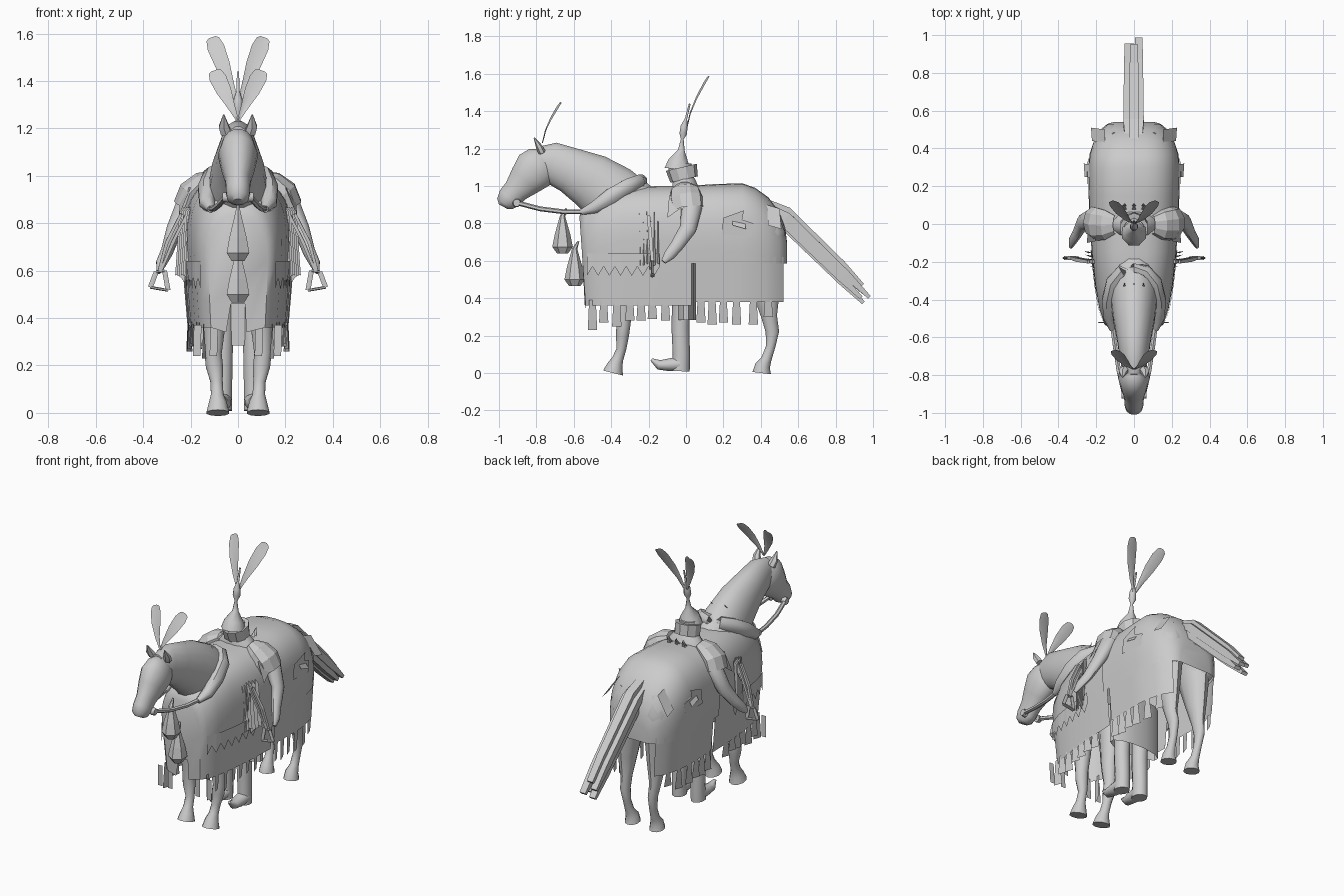
import bpy, bmesh, math, random
from mathutils import Vector

random.seed(4)
grey = bpy.data.materials.new("plain_grey")
grey.diffuse_color = (0.6, 0.6, 0.6, 1)


def make(name, verts, faces, smooth=True):
    """Build one mesh object from points and faces."""
    me = bpy.data.meshes.new(name)
    me.from_pydata([tuple(v) for v in verts], [], faces)
    bm = bmesh.new()
    bm.from_mesh(me)
    bmesh.ops.recalc_face_normals(bm, faces=bm.faces)
    bm.to_mesh(me)
    bm.free()
    me.materials.append(grey)
    ob = bpy.data.objects.new(name, me)
    bpy.context.collection.objects.link(ob)
    if smooth:
        bpy.ops.object.select_all(action='DESELECT')
        bpy.context.view_layer.objects.active = ob
        ob.select_set(True)
        bpy.ops.object.shade_smooth_by_angle(angle=math.radians(45))
    return ob


def loft(name, sections, n=12, caps=True, s=1, smooth=True):
    """Sections are (x, y, z, side radius, depth radius); s mirrors x."""
    pts = [Vector((s * c[0], c[1], c[2])) for c in sections]
    verts, faces = [], []
    for i, c in enumerate(sections):
        t = (pts[min(i + 1, len(pts) - 1)] - pts[max(i - 1, 0)]).normalized()
        u = Vector((1, 0, 0)) - t * t.x
        u = u.normalized() if u.length > 0.2 else Vector((0, 1, 0))
        v = t.cross(u).normalized()
        for k in range(n):
            a = 2 * math.pi * (k + 0.5) / n
            verts.append(pts[i] + u * (math.cos(a) * c[3]) + v * (math.sin(a) * c[4]))
    for i in range(len(sections) - 1):
        for k in range(n):
            j = (k + 1) % n
            faces.append((i * n + k, i * n + j, i * n + n + j, i * n + n + k))
    if caps:
        faces += [tuple(range(n)), tuple(range(len(verts) - n, len(verts)))]
    return make(name, verts, faces, smooth)


def sheet(name, rows, smooth=True):
    """Grid surface through rows of equal length."""
    m = len(rows[0])
    faces = [(i * m + k, i * m + k + 1, (i + 1) * m + k + 1, (i + 1) * m + k)
             for i in range(len(rows) - 1) for k in range(m - 1)]
    return make(name, [p for r in rows for p in r], faces, smooth)


def taper(z):
    """The cloth hangs inwards towards the hem."""
    return 1 - 0.12 * min(1, max(0, (0.7 - z) / 0.34))


def arch(name, stations, zb, front):
    """Draped cloth: barrel-topped sections along y, closed at its outer end."""
    verts = []
    for y, w, zt in stations:
        zc = max(zb + 0.04, zt - 0.28)
        row = [(w * math.copysign(abs(c) ** 0.75, c), zc + (zt - zc) * abs(h) ** 0.75)
               for c, h in ((math.cos(math.pi * k / 16), math.sin(math.pi * k / 16)) for k in range(17))]
        zm = (zc + zb) / 2
        row = [(w, zb), (w, zm)] + row + [(-w, zm), (-w, zb)]
        for x, z in row:
            lean = 0.07 * max(0, 0.84 - z) if y < -0.5 else 0
            verts.append((x * taper(z), y + lean, z))
    n = 21
    faces = [(i * n + k, i * n + k + 1, (i + 1) * n + k + 1, (i + 1) * n + k)
             for i in range(len(stations) - 1) for k in range(n - 1)]
    end = list(range(n)) if front else list(range(len(verts) - n, len(verts)))
    if front:
        # Slit in the middle of the chest cloth
        y = stations[0][0] + 0.03
        verts += [(-0.05, y, zb - 0.02), (-0.03, y, 0.46), (0.03, y, 0.46), (0.035, y, zb - 0.02)]
        end += list(range(len(verts) - 4, len(verts)))
    return make(name, verts, faces + [tuple(end)])


# Cloth over the chest and over the rump
arch("front_caparison", [(-0.57, 0.13, 0.84), (-0.54, 0.16, 0.89), (-0.45, 0.185, 0.95),
                         (-0.33, 0.205, 0.99), (-0.15, 0.225, 1.0), (0.03, 0.232, 1.0)],
     0.36, True)
arch("rear_caparison", [(0.0, 0.236, 1.0), (0.15, 0.24, 1.01), (0.3, 0.242, 1.015),
                        (0.37, 0.235, 0.99), (0.44, 0.215, 0.94), (0.5, 0.18, 0.86),
                        (0.53, 0.145, 0.78), (0.54, 0.11, 0.7)], 0.585, False)

# Outline of the cloth seen from above
OUT = [(-0.54, 0.15), (-0.45, 0.185), (-0.33, 0.205), (-0.15, 0.225), (0.05, 0.235),
       (0.3, 0.242), (0.4, 0.225), (0.48, 0.195), (0.53, 0.15)]


def width(y, z=0.7):
    for (a, wa), (b, wb) in zip(OUT, OUT[1:]):
        if y <= b:
            return (wa + (wb - wa) * (y - a) / (b - a)) * taper(z)
    return OUT[-1][1] * taper(z)


for s in (1, -1):
    # Rear side skirt, ragged overlay hem and a sewn patch
    ys = [0.05 + 0.047 * i for i in range(11)]
    sheet("rear_skirt", [[(s * width(y, z), y, z) for y in ys] for z in (0.62, 0.5, 0.38)])
    ys = [-0.53 + 0.03 * i for i in range(14)]
    sheet("ragged_hem", [[(s * (width(y) + 0.004), y, 0.64) for y in ys],
                         [(s * (width(y, 0.55) + 0.012), y, 0.52 + 0.05 * (i % 2)) for i, y in enumerate(ys)]], False)
    make("patch", [(s * (width(y) + 0.008), y, z) for y, z in
                   [(0.19, 0.74), (0.35, 0.73), (0.36, 0.8), (0.3, 0.82), (0.31, 0.87), (0.2, 0.83)]],
         [(0, 1, 2, 3, 4, 5)], False)
    # Hanging fringe
    for y, lo in ((-0.5, 0.23), (-0.44, 0.27), (-0.37, 0.25), (-0.3, 0.28), (-0.24, 0.28), (-0.18, 0.29),
                  (-0.11, 0.28), (0.08, 0.27), (0.14, 0.26), (0.2, 0.27), (0.27, 0.26), (0.36, 0.26), (0.44, 0.3)):
        w = width(y, 0.36)
        sheet("fringe_strip", [[(s * w, y - 0.018, 0.39), (s * w, y + 0.018, 0.39)],
                               [(s * (w + 0.006), y - 0.025, lo), (s * (w - 0.012), y + 0.025, lo)]], False)
    # Ragged streamers beneath the arm
    for i in range(6):
        x, y = 0.195 + 0.008 * i, -0.25 + 0.02 * i
        sheet("streamer", [[(s * (x - 0.012), y, 0.87), (s * (x + 0.012), y, 0.85)],
                           [(s * (x + 0.005), y - 0.005, 0.55 + 0.02 * (i % 3)),
                            (s * (x + 0.03), y + 0.008, 0.58)]], False)
    # Torn cloth tabs around the rump
    for y in (0.27, 0.46):
        w = width(y)
        make("torn_tab", [(s * (w - 0.05), y - 0.03, 0.9), (s * (w - 0.05), y + 0.04, 0.88),
                          (s * (w + 0.025), y + 0.05, 0.77), (s * (w + 0.02), y - 0.02, 0.79)],
             [(0, 1, 2, 3)], False)
    # Haunch bulge
    loft("haunch", [(0.1, 0.36, 0.6, 0.07, 0.1), (0.11, 0.4, 0.64, 0.09, 0.125),
                    (0.11, 0.4, 0.74, 0.095, 0.135), (0.09, 0.38, 0.84, 0.08, 0.11)], 12, s=s)

    # Horse legs
    loft("front_leg", [(0.085, -0.39, 0, 0.05, 0.055), (0.085, -0.38, 0.04, 0.04, 0.042),
                       (0.088, -0.365, 0.075, 0.028, 0.03), (0.09, -0.345, 0.13, 0.027, 0.026),
                       (0.1, -0.34, 0.2, 0.038, 0.035), (0.105, -0.335, 0.25, 0.038, 0.037),
                       (0.1, -0.335, 0.36, 0.048, 0.05), (0.1, -0.33, 0.62, 0.06, 0.08)], 10, s=s)
    loft("hind_leg", [(0.085, 0.405, 0, 0.045, 0.05), (0.085, 0.41, 0.04, 0.038, 0.04),
                      (0.088, 0.43, 0.075, 0.026, 0.028), (0.09, 0.452, 0.14, 0.023, 0.025),
                      (0.095, 0.462, 0.22, 0.027, 0.036), (0.1, 0.445, 0.3, 0.033, 0.042),
                      (0.1, 0.43, 0.42, 0.05, 0.07), (0.1, 0.4, 0.65, 0.08, 0.12)], 10, s=s)
    # Rider boots with upturned toes
    loft("boot_shaft", [(0.065, -0.03, 0.01, 0.042, 0.05), (0.065, -0.025, 0.1, 0.042, 0.046),
                        (0.065, -0.03, 0.25, 0.045, 0.048), (0.065, -0.02, 0.5, 0.05, 0.05)], 10, s=s)
    loft("boot_toe", [(0.065, -0.02, 0.05, 0.042, 0.04), (0.067, -0.09, 0.044, 0.04, 0.034),
                      (0.07, -0.145, 0.044, 0.03, 0.026), (0.07, -0.185, 0.072, 0.01, 0.008)], 10, s=s)
    # Rider arms, sleeves and hands
    loft("arm", [(0.15, 0.02, 0.95, 0.05, 0.06), (0.22, 0.03, 0.88, 0.045, 0.055),
                 (0.27, 0.01, 0.77, 0.034, 0.045), (0.3, -0.05, 0.68, 0.026, 0.035),
                 (0.325, -0.09, 0.63, 0.022, 0.03), (0.335, -0.12, 0.595, 0.01, 0.014)], 10, s=s)
    loft("shoulder_flap", [(0.1, -0.005, 1.0, 0.025, 0.05), (0.15, -0.005, 0.975, 0.045, 0.08),
                           (0.195, 0.0, 0.935, 0.055, 0.09), (0.215, 0.01, 0.875, 0.058, 0.085)],
         9, caps=False, s=s, smooth=False)
    make("sleeve_tatter", [(s * 0.2, -0.09, 0.95), (s * 0.24, 0.0, 0.95), (s * 0.265, 0.03, 0.85),
                           (s * 0.24, -0.03, 0.88), (s * 0.25, -0.1, 0.83)], [(0, 1, 2, 3, 4)], False)
    # Stirrup straps and stirrup frames
    for dx in (0, 0.025):
        loft("stirrup_strap", [(0.215 + dx, -0.2, 0.84, 0.008, 0.012),
                               (0.275 + dx, -0.19, 0.72, 0.01, 0.014),
                               (0.325 + dx / 3, -0.18, 0.6, 0.008, 0.012)], 4, s=s, smooth=False)
    frame = [(0.31, 0.6), (0.345, 0.595), (0.37, 0.53), (0.295, 0.517), (0.31, 0.6)]
    for (xa, za), (xb, zb) in zip(frame, frame[1:]):
        loft("stirrup_frame", [(xa, -0.18, za, 0.012, 0.006), (xb, -0.18, zb, 0.012, 0.006)], 6, s=s)

    # Collar roll, reins, bit rings and ears
    loft("collar_roll", [(0, -0.24, 1.025, 0.035, 0.038), (0.06, -0.25, 1.025, 0.035, 0.038),
                         (0.11, -0.31, 1.0, 0.04, 0.042), (0.13, -0.4, 0.945, 0.042, 0.046),
                         (0.13, -0.49, 0.885, 0.035, 0.035), (0.115, -0.56, 0.86, 0.016, 0.016)], 8, s=s)
    loft("rein", [(0.115, -0.54, 0.863, 0.013, 0.013), (0.1, -0.65, 0.862, 0.013, 0.013),
                  (0.08, -0.78, 0.878, 0.013, 0.013), (0.05, -0.91, 0.912, 0.013, 0.013)], 6, s=s)
    loft("bit_ring", [(0.04, -0.905, 0.91, 0.024, 0.024), (0.065, -0.905, 0.91, 0.02, 0.02)], 8, s=s)
    loft("ear", [(0.05, -0.77, 1.18, 0.026, 0.02), (0.06, -0.785, 1.21, 0.024, 0.018),
                 (0.06, -0.812, 1.258, 0.003, 0.003)], 6, s=s)

    # Feather pairs on the horse and on the hat
    for name, y0, z0, ln, hx, dy in (("horse_plume", -0.77, 1.23, 0.215, 0.1, 0.1),
                                     ("hat_plume", 0.0, 1.3, 0.285, 0.11, 0.12)):
        rows = []
        for t, w in ((0, 0.004), (0.3, 0.016), (0.6, 0.03), (0.85, 0.034), (0.97, 0.026), (1, 0.014)):
            x, y, z = hx * t, y0 + dy * t ** 1.5, z0 + ln * t
            rows.append([(s * (x - w), y, z + w * 0.35), (s * x, y + 0.005, z),
                         (s * (x + w), y, z - w * 0.35)])
        sheet(name, rows)

# Loose strips on the front hem
for x in (-0.17, -0.1, 0.09, 0.17):
    sheet("front_fringe", [[(x - 0.016, -0.525, 0.37), (x + 0.016, -0.525, 0.37)],
                           [(x - 0.02, -0.52, 0.24), (x + 0.012, -0.52, 0.24)]], False)

# Horse neck and head
loft("horse_neck", [(0, -0.28, 0.86, 0.14, 0.17), (0, -0.4, 0.95, 0.125, 0.175),
                    (0, -0.51, 1.03, 0.11, 0.152), (0, -0.62, 1.085, 0.09, 0.125),
                    (0, -0.72, 1.125, 0.075, 0.112), (0, -0.8, 1.13, 0.05, 0.08)], 16)
loft("horse_head", [(0, -0.735, 1.16, 0.04, 0.06), (0, -0.765, 1.125, 0.07, 0.105),
                    (0, -0.81, 1.085, 0.083, 0.117), (0, -0.86, 1.03, 0.07, 0.095),
                    (0, -0.91, 0.975, 0.053, 0.07), (0, -0.945, 0.935, 0.052, 0.066),
                    (0, -0.97, 0.905, 0.046, 0.05), (0, -0.978, 0.89, 0.025, 0.026)], 16)

# Two tassels hanging in front of the chest
for y, z in ((-0.66, 0.64), (-0.595, 0.465)):
    loft("tassel", [(0, y, z, 0.03, 0.03), (0, y, z + 0.035, 0.055, 0.055),
                    (0, y, z + 0.1, 0.042, 0.042), (0, y, z + 0.2, 0.014, 0.014),
                    (0, y + 0.02, z + 0.24, 0.005, 0.005)], 6, smooth=False)

# Tail made from overlapping flat strips
for dx, dz, end in ((0, 0, 0.92), (0.025, -0.03, 1.0), (-0.03, -0.035, 0.93),
                    (0.02, -0.075, 0.9), (-0.02, -0.09, 0.93)):
    loft("tail_strip", [(dx * 0.5, 0.37, 0.94 + dz * 0.5, 0.035, 0.02),
                        (dx, 0.54, 0.865 + dz, 0.038, 0.034),
                        (dx, 0.54 + 0.32 * end, 0.865 - 0.31 * end + dz, 0.032, 0.03),
                        (dx, 0.54 + 0.44 * end, 0.865 - 0.43 * end + dz, 0.028, 0.014)],
         4, smooth=False)

# Rider torso, skirt, head and hat
loft("torso", [(0, 0, 0.85, 0.17, 0.08), (0, 0, 0.95, 0.15, 0.085), (0, -0.01, 1.02, 0.09, 0.065),
               (0, -0.02, 1.06, 0.05, 0.05)], 12)
loft("rider_skirt", [(0, 0.0, 0.285, 0.17, 0.055), (0, 0.0, 0.6, 0.17, 0.055)], 12, caps=False)
loft("rider_head", [(0, -0.03, 1.02, 0.04, 0.045), (0, -0.03, 1.06, 0.062, 0.068),
                    (0, -0.03, 1.12, 0.055, 0.06)], 10)
loft("hat_brim", [(0, -0.01, 1.035, 0.075, 0.075), (0, -0.025, 1.1, 0.075, 0.085)], 10, smooth=False)
loft("hat", [(0, -0.045, 1.09, 0.07, 0.075), (0, -0.04, 1.135, 0.055, 0.058), (0, -0.025, 1.19, 0.018, 0.02),
             (0, -0.02, 1.25, 0.008, 0.008), (0, -0.015, 1.28, 0.022, 0.022),
             (0, -0.01, 1.32, 0.02, 0.02), (0, 0, 1.36, 0.007, 0.007), (0, 0.02, 1.44, 0.005, 0.005)], 8)

# Stiff tufts behind the rider and along the mane
for y, z, lean in ((0.07, 0.99, 0.03), (0.09, 0.99, 0.02), (-0.36, 1.05, 0.05)):
    for x in (-0.05, 0, 0.05):
        make("tuft", [(x - 0.015, y, z), (x + 0.015, y, z), (x, y + lean, z + 0.06)], [(0, 1, 2)], False)
